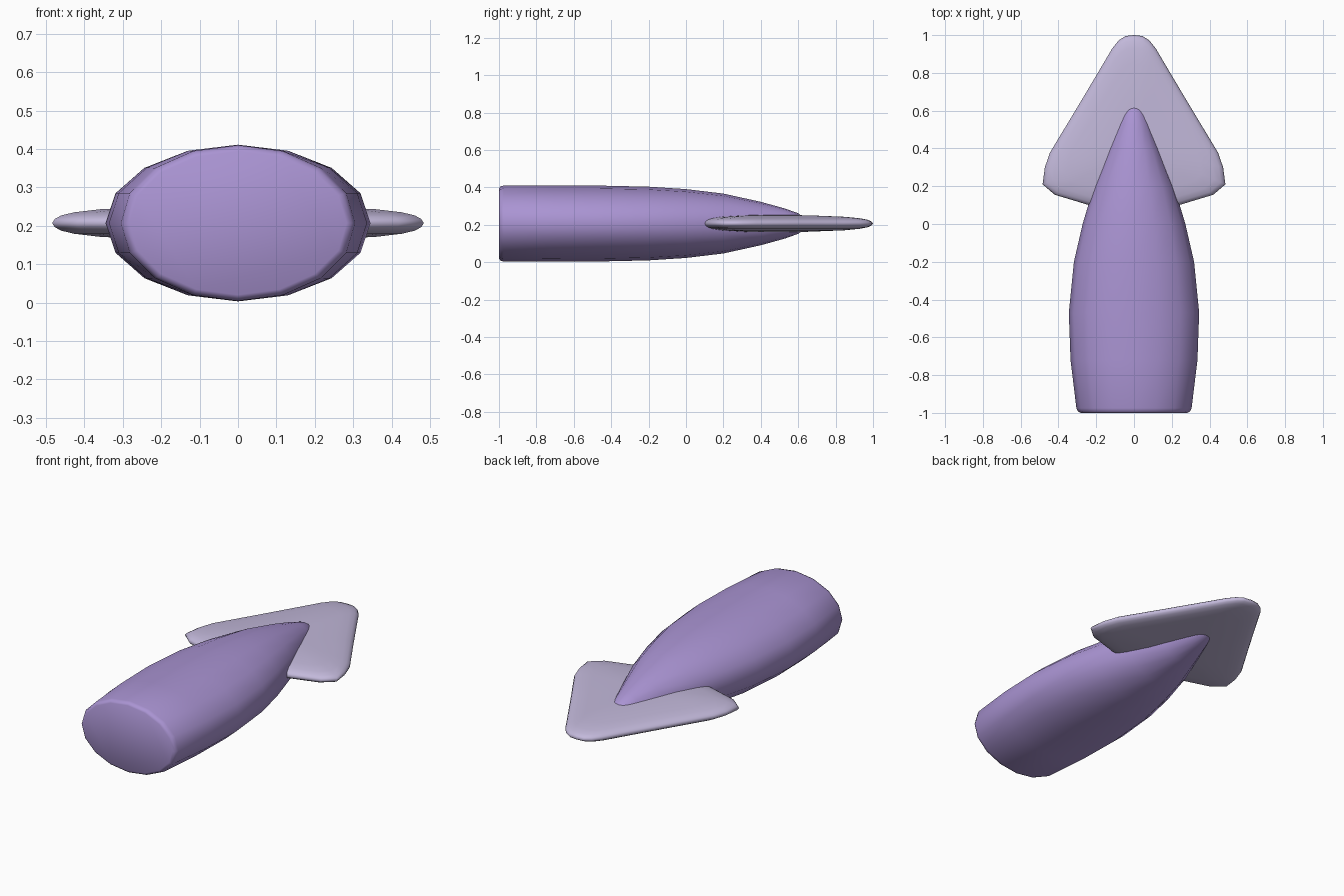
import bpy, bmesh, math

if "Cube" in bpy.data.objects:
    bpy.data.objects.remove(bpy.data.objects["Cube"])

ZC = 0.207  # mid height of the whole model


def material(name, rgb):
    m = bpy.data.materials.new(name)
    m.diffuse_color = (*rgb, 1)
    m.use_nodes = True
    m.node_tree.nodes["Principled BSDF"].inputs["Base Color"].default_value = m.diffuse_color
    return m


def loft(name, rings, start, end, mat, angle):
    """Skin a list of closed rings; each end is a flat cap (None) or a point."""
    bm = bmesh.new()
    loops = [[bm.verts.new(p) for p in ring] for ring in rings]
    n = len(loops[0])
    for a, b in zip(loops, loops[1:]):
        for i in range(n):
            j = (i + 1) % n
            bm.faces.new((a[i], a[j], b[j], b[i]))
    for loop, tip in ((loops[0], start), (loops[-1], end)):
        if tip is None:
            bm.faces.new(loop)
        else:
            v = bm.verts.new(tip)
            for i in range(n):
                bm.faces.new((loop[i], loop[(i + 1) % n], v))
    bmesh.ops.recalc_face_normals(bm, faces=bm.faces)
    me = bpy.data.meshes.new(name)
    bm.to_mesh(me)
    bm.free()
    me.materials.append(mat)
    ob = bpy.data.objects.new(name, me)
    bpy.context.collection.objects.link(ob)
    bpy.ops.object.select_all(action='DESELECT')
    ob.select_set(True)
    bpy.context.view_layer.objects.active = ob
    bpy.ops.object.shade_smooth_by_angle(angle=math.radians(angle))
    return ob


purple = material("purple", (0.402, 0.296, 0.650))
pale_lilac = material("pale_lilac", (0.540, 0.480, 0.700))

# Mantle: 16-sided oval sections as (y, half width, half height)
sections = [(-1.0, 0.283, 0.187), (-0.993, 0.297, 0.198), (-0.975, 0.305, 0.203),
            (-0.72, 0.336, 0.204), (-0.47, 0.345, 0.203), (-0.2, 0.318, 0.197),
            (0.0, 0.272, 0.184), (0.2, 0.212, 0.160), (0.4, 0.134, 0.116),
            (0.53, 0.086, 0.080), (0.60, 0.058, 0.055), (0.635, 0.028, 0.028)]
rings = [[(w * math.sin(k * math.tau / 16), y, ZC + h * math.cos(k * math.tau / 16))
          for k in range(16)] for y, w, h in sections]
loft("mantle", rings, None, (0, 0.645, ZC), purple, 50)

# Fin: rounded arrowhead outline, mirrored, swelling towards its middle
half = [(0.045, 0.995), (0.08, 0.973), (0.115, 0.93), (0.165, 0.845), (0.30, 0.618),
        (0.445, 0.378), (0.472, 0.30), (0.484, 0.21), (0.42, 0.155), (0.238, 0.10)]
outline = [(0, 1.0)] + half + [(0, 0.085)] + [(-x, y) for x, y in reversed(half)]
swell = [(0.4, 0.044), (0.74, 0.036), (0.88, 0.028), (0.95, 0.020), (0.985, 0.011)]
CY = 0.42


def fin_ring(scale, dz):
    return [(x * scale, CY + (y - CY) * scale, ZC + dz) for x, y in outline]


fin_rings = ([fin_ring(s, h) for s, h in swell] + [fin_ring(1, 0)]
             + [fin_ring(s, -h) for s, h in reversed(swell)])
loft("fin", fin_rings, (0, CY, ZC + 0.046), (0, CY, ZC - 0.046), pale_lilac, 80)
